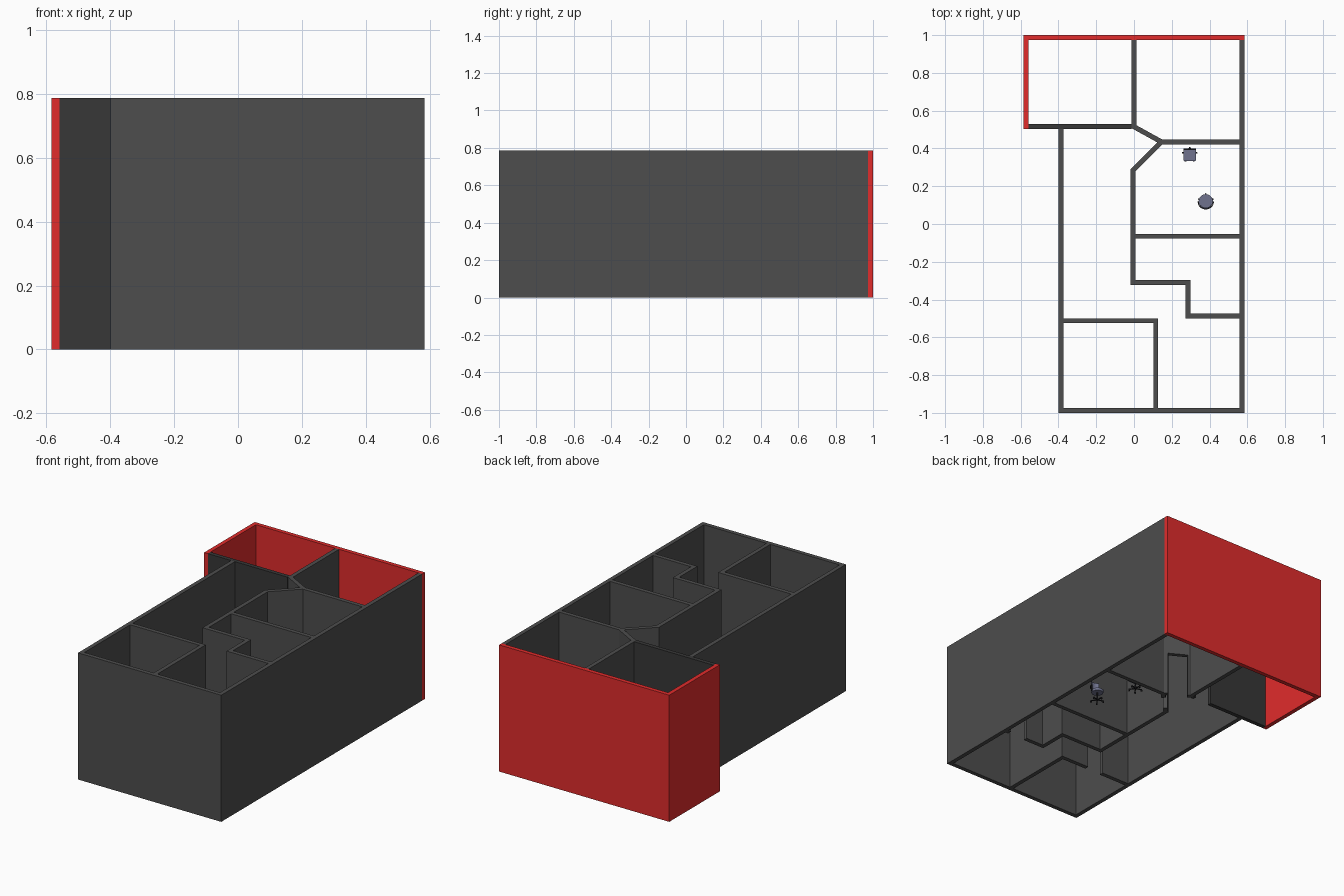
import bpy, bmesh, math
from mathutils import Vector, Matrix

if "Cube" in bpy.data.objects:
    bpy.data.objects.remove(bpy.data.objects["Cube"])

H, T, DOOR_H = 0.787, 0.026, 0.27


def material(name, rgb):
    m = bpy.data.materials.new(name)
    m.diffuse_color = (*rgb, 1)
    m.use_nodes = True
    m.node_tree.nodes["Principled BSDF"].inputs["Base Color"].default_value = m.diffuse_color
    return m


RED = material("red_paint", (0.75, 0.025, 0.025))
GREY = material("wall_grey", (0.075, 0.075, 0.075))
DARK = material("dark_grey", (0.038, 0.038, 0.038))
BLACK = material("black_plastic", (0.015, 0.015, 0.018))
BLUE = material("blue_grey_fabric", (0.16, 0.17, 0.27))


def to_object(name, bm, mat):
    bmesh.ops.recalc_face_normals(bm, faces=bm.faces)
    me = bpy.data.meshes.new(name)
    bm.to_mesh(me)
    bm.free()
    ob = bpy.data.objects.new(name, me)
    bpy.context.collection.objects.link(ob)
    if mat:
        me.materials.append(mat)
    return ob


def ribbon(name, path, mat, z0=0.0, z1=H, t=T):
    """Vertical wall following a centre line, with mitred corners."""
    p = [Vector(v) for v in path]
    left, right = [], []
    for i, v in enumerate(p):
        dirs = []
        if i > 0:
            dirs.append((v - p[i - 1]).normalized())
        if i < len(p) - 1:
            dirs.append((p[i + 1] - v).normalized())
        ns = [Vector((-d.y, d.x)) for d in dirs]
        n = sum(ns, Vector((0, 0))).normalized()
        off = n * (t / 2 / n.dot(ns[0]))
        left.append(v + off)
        right.append(v - off)
    bm = bmesh.new()
    f = bm.faces.new([bm.verts.new((q.x, q.y, z0)) for q in left + right[::-1]])
    ext = bmesh.ops.extrude_face_region(bm, geom=[f])
    top = [g for g in ext["geom"] if isinstance(g, bmesh.types.BMVert)]
    bmesh.ops.translate(bm, verts=top, vec=(0, 0, z1 - z0))
    return to_object(name, bm, mat)


def wall(name, path, mat=GREY, doors=()):
    """Wall with door openings given as (start, end) points on the centre line."""
    ob = ribbon(name, path, mat)
    for a, b in doors:
        cutter = ribbon("door_cutter", [a, b], None, -0.05, DOOR_H, T * 1.6)
        cutter.hide_render = True
        mod = ob.modifiers.new("door", 'BOOLEAN')
        mod.operation, mod.solver, mod.object = 'DIFFERENCE', 'EXACT', cutter
        bpy.context.view_layer.objects.active = ob
        bpy.ops.object.modifier_apply(modifier=mod.name)
        bpy.data.objects.remove(cutter)
    return ob


def along(a, b, t0, t1):
    a, b = Vector(a), Vector(b)
    return a.lerp(b, t0), a.lerp(b, t1)


# Outer walls
wall("red_outer_wall", [(-.572, .503), (-.572, .987), (.585, .987)], RED)
wall("outer_wall", [(.572, .974), (.572, -.987), (-.387, -.987), (-.387, .503)])

# Inner walls with their doorways
k1, k2, k3 = (0, .515), (.145, .435), (-.005, .285)
wall("back_left_room_wall", [(-.559, .516), (-.013, .516)], DARK,
     [((-.14, .516), (-.03, .516))])
wall("back_right_room_wall", [(0, .974), k1, k2, (.559, .435)], GREY,
     [along(k1, k2, .12, .84)])
wall("office_side_wall", [(.142, .432), k3, (-.005, -.31), (.285, -.31),
                          (.285, -.487), (.559, -.487)], GREY,
     [along(k2, k3, .22, .78), ((.42, -.487), (.54, -.487))])
wall("office_front_wall", [(.008, -.065), (.559, -.065)])
wall("front_left_room_wall", [(-.374, -.512), (.115, -.512), (.115, -.974)], GREY,
     [((-.18, -.512), (-.07, -.512))])


# Office chairs
def box(bm, size, at, rot=0.0):
    m = (Matrix.Rotation(rot, 4, 'Z') @ Matrix.Translation(at)
         @ Matrix.Diagonal((*size, 1)))
    bmesh.ops.create_cube(bm, size=1, matrix=m)


def cyl(bm, r1, r2, z0, z1, n=16, xy=(0, 0)):
    bmesh.ops.create_cone(bm, cap_ends=True, segments=n, radius1=r1, radius2=r2,
                          depth=z1 - z0,
                          matrix=Matrix.Translation((*xy, (z0 + z1) / 2)))


def arc(r, a0, a1, n=10):
    return [(r * math.cos(math.radians(a0 + (a1 - a0) * i / n)),
             r * math.sin(math.radians(a0 + (a1 - a0) * i / n))) for i in range(n + 1)]


def star_base(name, loc):
    bm = bmesh.new()
    for i in range(5):
        a = math.radians(90 + 72 * i)
        box(bm, (.04, .006, .005), (.02, 0, .011), a)
        cyl(bm, .005, .005, 0, .009, 8, (.038 * math.cos(a), .038 * math.sin(a)))
    cyl(bm, .005, .004, .008, .06, 10)
    to_object(name, bm, BLACK).location = loc


# Square chair, backrest toward the back wall
at = (.295, .365, 0)
star_base("square_chair_base", (.295, .365, 0))
bm = bmesh.new()
box(bm, (.066, .062, .012), (0, 0, .066))
bmesh.ops.bevel(bm, geom=bm.edges[:], offset=.003, segments=2, affect='EDGES')
to_object("square_chair_seat", bm, BLUE).location = at
bm = bmesh.new()
box(bm, (.066, .008, .06), (0, .032, .11))
box(bm, (.012, .006, .035), (0, .034, .07))
to_object("square_chair_back", bm, BLACK).location = at

# Round chair, curved backrest toward the front
at = (.38, .12, 0)
star_base("round_chair_base", at)
bm = bmesh.new()
cyl(bm, .034, .038, .058, .072, 20)
to_object("round_chair_seat", bm, BLUE).location = at
ribbon("round_chair_back_pad", arc(.036, 215, 325), BLUE, .09, .142, .005).location = at
ribbon("round_chair_arm_rail", arc(.041, 180, 360), BLACK, .094, .1, .005).location = at
bm = bmesh.new()
for s in (-1, 1):
    box(bm, (.005, .006, .035), (s * .038, -.005, .08))
to_object("round_chair_arm_posts", bm, BLACK).location = at
